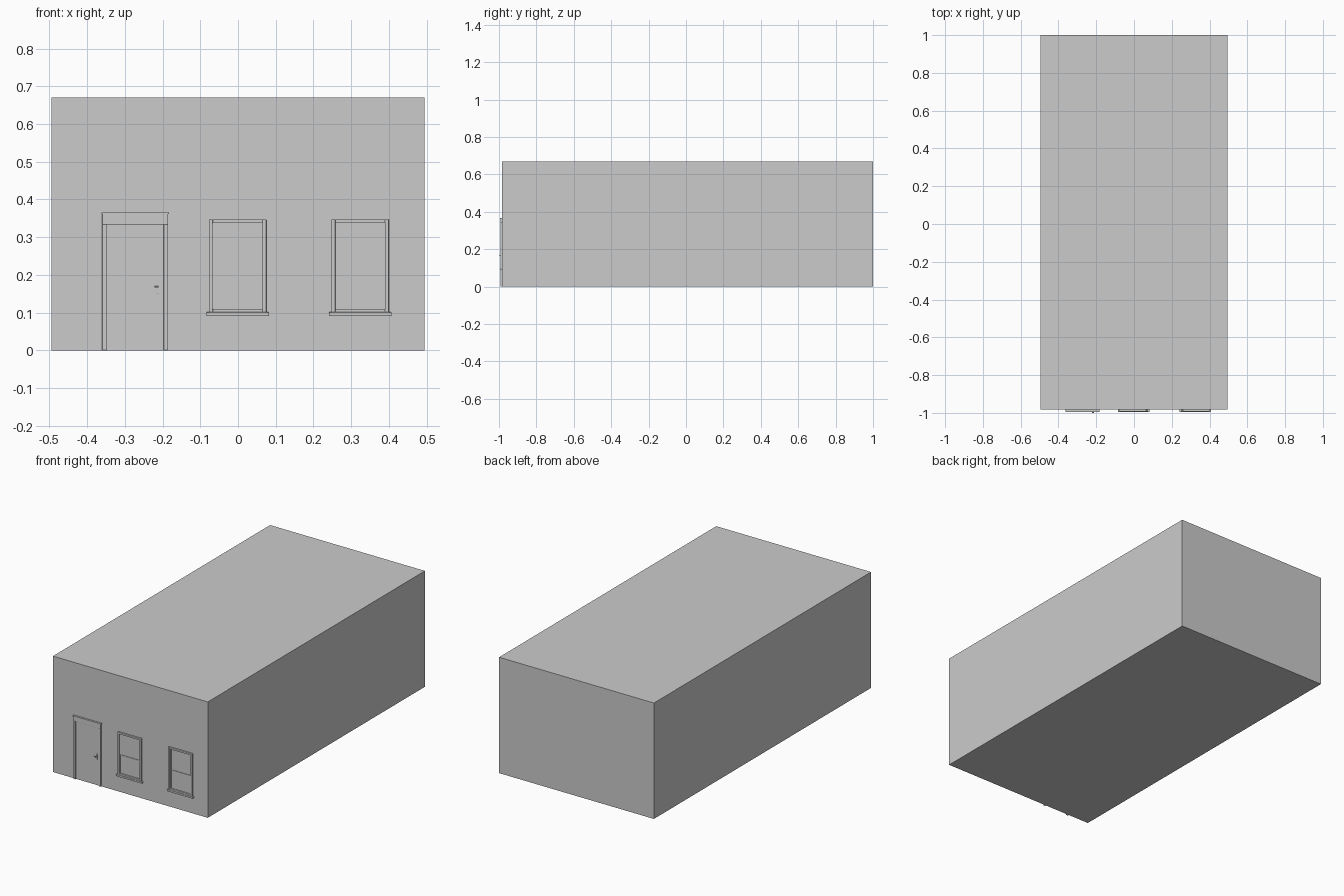
import bpy, math
from mathutils import Vector

if "Cube" in bpy.data.objects:
    bpy.data.objects.remove(bpy.data.objects["Cube"])

WALL_Y = -0.983          # plane of the front wall


def box(name, x0, x1, y0, y1, z0, z1, bevel=0.0):
    bpy.ops.mesh.primitive_cube_add(size=1)
    ob = bpy.context.object
    ob.name = name
    size = Vector((x1 - x0, y1 - y0, z1 - z0))
    mid = Vector((x0 + x1, y0 + y1, z0 + z1)) / 2
    for v in ob.data.vertices:
        v.co = Vector(a * b for a, b in zip(v.co, size)) + mid
    if bevel:
        m = ob.modifiers.new("edge", 'BEVEL')
        m.width = bevel
        m.segments = 2
    return ob


def trim(name, x0, x1, z0, z1, out, bevel=0.0):
    """Box fixed on the front wall, standing out by the given amount."""
    return box(name, x0, x1, WALL_Y - out, WALL_Y + 0.002, z0, z1, bevel)


def frame(name, x0, x1, z0, z1, w, out, bevel=0.0):
    """Four bars around a rectangle, standing on the front wall."""
    trim(name + "_left", x0, x0 + w, z0, z1, out, bevel)
    trim(name + "_right", x1 - w, x1, z0, z1, out, bevel)
    trim(name + "_bottom", x0 + w, x1 - w, z0, z0 + w, out, bevel)
    trim(name + "_top", x0 + w, x1 - w, z1 - w, z1, out, bevel)


def rod(name, start, end, radius):
    a, b = Vector(start), Vector(end)
    bpy.ops.mesh.primitive_cylinder_add(vertices=16, radius=radius, depth=(b - a).length,
                                        location=(a + b) / 2)
    ob = bpy.context.object
    ob.name = name
    ob.rotation_euler = (b - a).to_track_quat('Z', 'Y').to_euler()
    bpy.ops.object.shade_smooth_by_angle(angle=math.radians(40))


# Building: walls and the band above them
box("walls", -0.495, 0.495, WALL_Y, 1.0, 0, 0.489)
box("roof_band", -0.495, 0.495, WALL_Y, 1.0, 0.489, 0.67)

# Door leaf, casing and header
trim("door_leaf", -0.347, -0.197, 0.002, 0.334, 0.003)
trim("door_casing_left", -0.360, -0.347, 0, 0.334, 0.008, 0.001)
trim("door_casing_right", -0.197, -0.185, 0, 0.334, 0.008, 0.001)
trim("door_header", -0.360, -0.185, 0.334, 0.362, 0.008, 0.001)
trim("door_header_cap", -0.362, -0.183, 0.362, 0.366, 0.011)

# Door handle: plate, stem and lever
trim("handle_plate", -0.218, -0.209, 0.151, 0.183, 0.005, 0.001)
rod("handle_stem", (-0.213, WALL_Y - 0.004, 0.168), (-0.213, -0.998, 0.168), 0.002)
rod("handle_lever", (-0.211, -0.998, 0.168), (-0.222, -0.998, 0.168), 0.002)

# Two sash windows
for i, cx in enumerate((-0.001, 0.324), 1):
    p = f"window_{i}_"
    trim(p + "glass", cx - 0.062, cx + 0.062, 0.104, 0.334, 0.001)
    frame(p + "casing", cx - 0.076, cx + 0.076, 0.100, 0.347, 0.010, 0.009, 0.001)
    frame(p + "lower_sash", cx - 0.066, cx + 0.066, 0.102, 0.217, 0.005, 0.004)
    frame(p + "upper_sash", cx - 0.066, cx + 0.066, 0.212, 0.337, 0.005, 0.003)
    trim(p + "sill", cx - 0.083, cx + 0.083, 0.091, 0.101, 0.012, 0.001)
